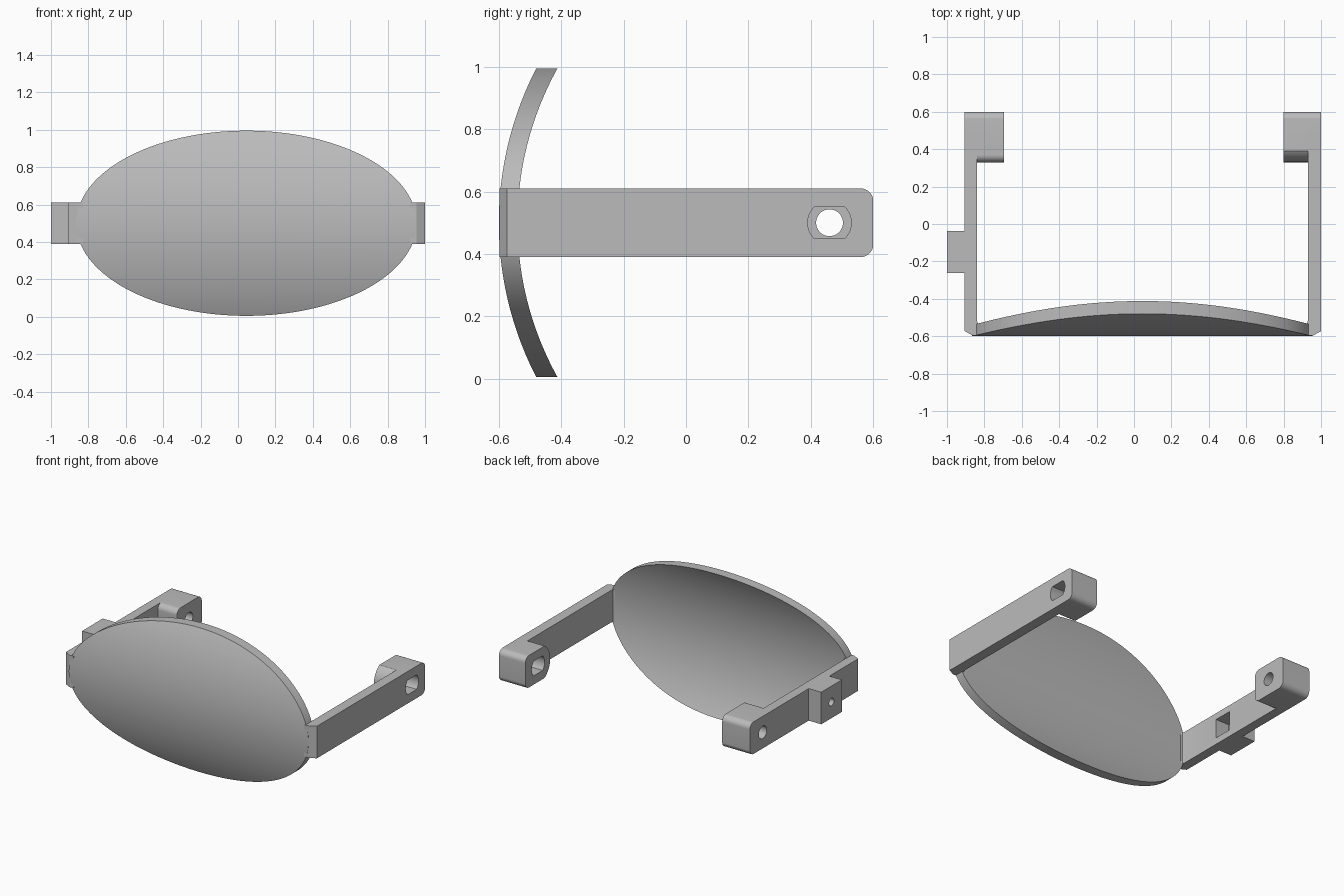
import bpy, bmesh
from math import sin, cos, pi, asin, radians
from mathutils import Vector

cube = bpy.data.objects.get("Cube")
if cube:
    bpy.data.objects.remove(cube, do_unlink=True)

grey = bpy.data.materials.new("plain grey")
grey.use_nodes = True
grey.diffuse_color = (0.5, 0.5, 0.5, 1)
grey.node_tree.nodes["Principled BSDF"].inputs["Base Color"].default_value = (0.5, 0.5, 0.5, 1)

MID = 0.5            # height of the arm centre line
HALF = 0.11          # half the arm height
HOLE_Y = 0.46        # pivot position along the arms


def arc(cu, cv, r, a0, a1, n=12, r2=None):
    """Points on a circular or elliptical arc, angles in radians."""
    r2 = r2 or r
    return [(cu + r * cos(a0 + (a1 - a0) * i / n),
             cv + r2 * sin(a0 + (a1 - a0) * i / n)) for i in range(n + 1)]


def prism(name, points, axis, lo, hi):
    """Extrude a 2D profile along an axis; the profile uses the other two axes."""
    def place(p, w):
        c = list(p)
        c.insert("xyz".index(axis), w)
        return Vector(c)
    bm = bmesh.new()
    face = bm.faces.new([bm.verts.new(place(p, lo)) for p in points])
    top = bmesh.ops.extrude_face_region(bm, geom=[face])["geom"]
    bmesh.ops.translate(bm, vec=place((0, 0), hi - lo),
                        verts=[g for g in top if isinstance(g, bmesh.types.BMVert)])
    bmesh.ops.recalc_face_normals(bm, faces=bm.faces)
    mesh = bpy.data.meshes.new(name)
    bm.to_mesh(mesh)
    bm.free()
    mesh.materials.append(grey)
    obj = bpy.data.objects.new(name, mesh)
    bpy.context.collection.objects.link(obj)
    return obj


def combine(obj, other, operation):
    """Apply a boolean and remove the tool object."""
    mod = obj.modifiers.new("combine", 'BOOLEAN')
    mod.object, mod.operation, mod.solver = other, operation, 'EXACT'
    bpy.context.view_layer.objects.active = obj
    bpy.ops.object.modifier_apply(modifier=mod.name)
    bpy.data.objects.remove(other, do_unlink=True)


def rect(u0, u1, v0, v1):
    return [(u0, v0), (u1, v0), (u1, v1), (u0, v1)]


def circle(u, v, r, n=40, r2=None):
    return arc(u, v, r, 0, 2 * pi, n, r2)[:-1]


def back_corners(r=0.04):
    """Rounded rear end of an arm, from bottom to top."""
    return (arc(0.6 - r, MID - HALF + r, r, -pi / 2, 0)
            + arc(0.6 - r, MID + HALF - r, r, 0, pi / 2))


def arm(name, outer, inner):
    """Long flat arm with a chamfered front corner and a small inner fillet."""
    s = 1 if outer > 0 else -1
    plan = [(outer, 0.5), (outer, -0.573), (outer - s * 0.045, -0.597),
            (inner - s * 0.01, -0.597), (inner - s * 0.015, -0.535),
            (inner - s * 0.004, -0.53), (inner, -0.515), (inner, 0.5)]
    return prism(name, plan, 'z', MID - HALF, MID + HALF)


# Curved oval plate: a bent shell trimmed to an ellipse
bend = radians(32)
shell = (arc(0.48, MID, 1.08, pi - bend, pi + bend, 64)
         + arc(0.48, MID, 1.02, pi + bend, pi - bend, 64))
plate = prism("oval_plate", shell, 'x', -1.0, 1.1)
combine(plate, prism("oval_trim", circle(0.045, MID, 0.91, 160, 0.495), 'y', -0.8, 0.2),
        'INTERSECT')

# Left arm: round-nosed pad with a flat-sided slot
left = arm("left_arm", 1.0, 0.93)
nose = asin(HALF / 0.13)
pad = back_corners() + arc(HOLE_Y, MID, 0.13, pi - nose, pi + nose, 24)
combine(left, prism("left_pad", pad, 'x', 0.8, 1.0), 'UNION')
flat = asin(0.05 / 0.07)
slot = arc(HOLE_Y, MID, 0.07, -flat, flat) + arc(HOLE_Y, MID, 0.07, pi - flat, pi + flat)
combine(left, prism("slot_cutter", slot, 'x', 0.7, 1.1), 'DIFFERENCE')

# Right arm: rounded pad with a pivot hole
right = arm("right_arm", -0.905, -0.84)
r = 0.04
pad = (back_corners() + arc(0.33 + r, MID + HALF - r, r, pi / 2, pi)
       + arc(0.33 + r, MID - HALF + r, r, pi, 1.5 * pi))
combine(right, prism("right_pad", pad, 'x', -0.905, -0.695), 'UNION')
combine(right, prism("pivot_cutter", circle(HOLE_Y, MID, 0.043), 'x', -1.1, -0.6), 'DIFFERENCE')

# Outer boss with a square inner pocket and a small bore
boss = prism("boss", rect(-0.262, -0.038, MID - HALF, MID + HALF), 'x', -1.0, -0.87)
combine(right, boss, 'UNION')
combine(right, prism("pocket_cutter", rect(-0.215, -0.085, MID - 0.065, MID + 0.065),
                     'x', -0.94, -0.8), 'DIFFERENCE')
combine(right, prism("bore_cutter", circle(-0.15, MID, 0.026, 24), 'x', -1.1, -0.8), 'DIFFERENCE')

# Smooth the curves, keep the corners sharp
bpy.ops.object.select_all(action='DESELECT')
for obj in (plate, left, right):
    obj.select_set(True)
bpy.context.view_layer.objects.active = plate
bpy.ops.object.shade_smooth_by_angle(angle=radians(25))
